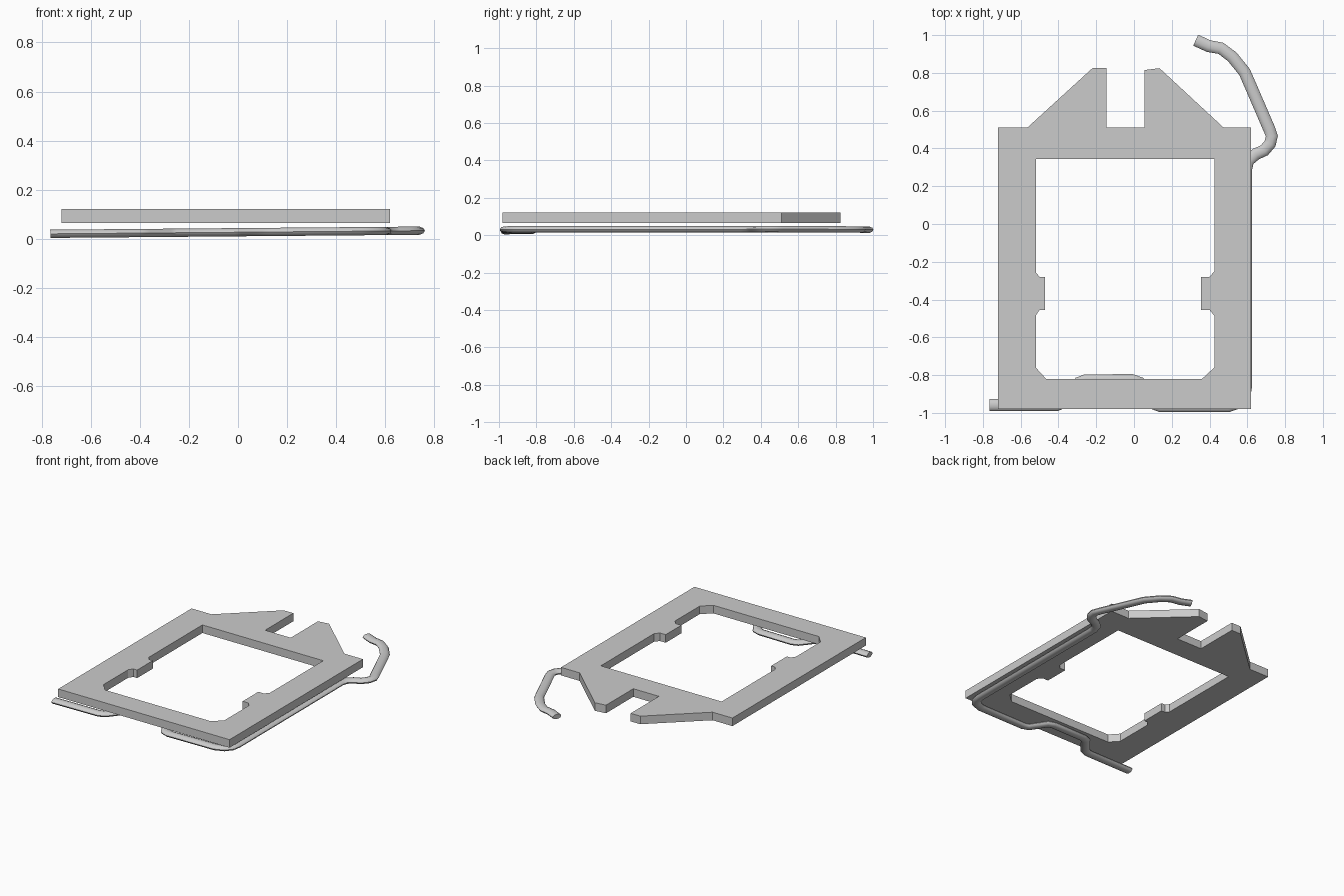
import bpy

cube = bpy.data.objects.get("Cube")
if cube:
    bpy.data.objects.remove(cube, do_unlink=True)


def make_material(name, color):
    mat = bpy.data.materials.new(name)
    mat.use_nodes = True
    mat.diffuse_color = color
    mat.node_tree.nodes["Principled BSDF"].inputs["Base Color"].default_value = color
    return mat


GREY = make_material("steel grey", (0.6, 0.6, 0.6, 1))


def add_spline(curve, points, closed):
    spline = curve.splines.new('POLY')
    spline.points.add(len(points) - 1)
    for p, co in zip(spline.points, points):
        p.co = (*co, 1)
    spline.use_cyclic_u = closed


def curve_to_mesh(name, curve, location=(0, 0, 0), z_scale=1.0):
    """Turn a curve into a mesh object, flattened in z and moved into place."""
    temp = bpy.data.objects.new(name + " path", curve)
    bpy.context.collection.objects.link(temp)
    bpy.context.view_layer.update()
    graph = bpy.context.evaluated_depsgraph_get()
    mesh = bpy.data.meshes.new_from_object(temp.evaluated_get(graph))
    bpy.data.objects.remove(temp, do_unlink=True)
    for v in mesh.vertices:
        v.co.z *= z_scale
    mesh.materials.clear()
    mesh.materials.append(GREY)
    obj = bpy.data.objects.new(name, mesh)
    obj.location = location
    bpy.context.collection.objects.link(obj)
    return obj


# Flat frame plate: outer outline with two rear tabs, and the window
outline = [(-.72, -.98), (.62, -.98), (.62, .51), (.475, .51), (.135, .825),
           (.055, .815), (.055, .51), (-.145, .51), (-.145, .825),
           (-.22, .825), (-.565, .51), (-.72, .51)]
window = [(-.52, .345), (.425, .345), (.425, -.25), (.4, -.28), (.355, -.28),
          (.355, -.455), (.4, -.455), (.425, -.485), (.425, -.76), (.36, -.82),
          (-.465, -.82), (-.52, -.76), (-.52, -.485), (-.5, -.455),
          (-.47, -.455), (-.47, -.28), (-.5, -.28), (-.52, -.255)]
plate = bpy.data.curves.new("plate", 'CURVE')
plate.dimensions = '2D'
plate.fill_mode = 'BOTH'
plate.extrude = .0285
for loop in (outline, window):
    add_spline(plate, [(x, y, 0) for x, y in loop], True)
frame = curve_to_mesh("frame_plate", plate, (0, 0, .0935))
for poly in frame.data.polygons:
    poly.use_smooth = False

# Bent lever wire: cranked front bar, side arm and rear hooked handle
FLAT = .55
path = [(-.765, -.959), (-.41, -.959), (-.375, -.945), (-.29, -.84), (-.255, -.827),
        (-.01, -.827), (.03, -.84), (.1, -.95), (.14, -.964), (.5, -.964),
        (.555, -.945), (.585, -.91), (.593, -.86), (.593, .29), (.605, .335),
        (.645, .37), (.69, .39), (.72, .425), (.73, .465), (.715, .505),
        (.607, .755), (.585, .805), (.52, .885), (.46, .93), (.395, .942),
        (.327, .973)]
wire = bpy.data.curves.new("wire", 'CURVE')
wire.dimensions = '3D'
wire.bevel_depth = .032
wire.bevel_resolution = 3
wire.use_fill_caps = True
# The wire rises slightly from the model's right to its left
add_spline(wire, [(x, y, (.0265 + .0085 * x) / FLAT) for x, y in path], False)
lever = curve_to_mesh("lever_wire", wire, z_scale=FLAT)

bpy.ops.object.select_all(action='DESELECT')
lever.select_set(True)
bpy.context.view_layer.objects.active = lever
bpy.ops.object.shade_smooth_by_angle(angle=.7)
